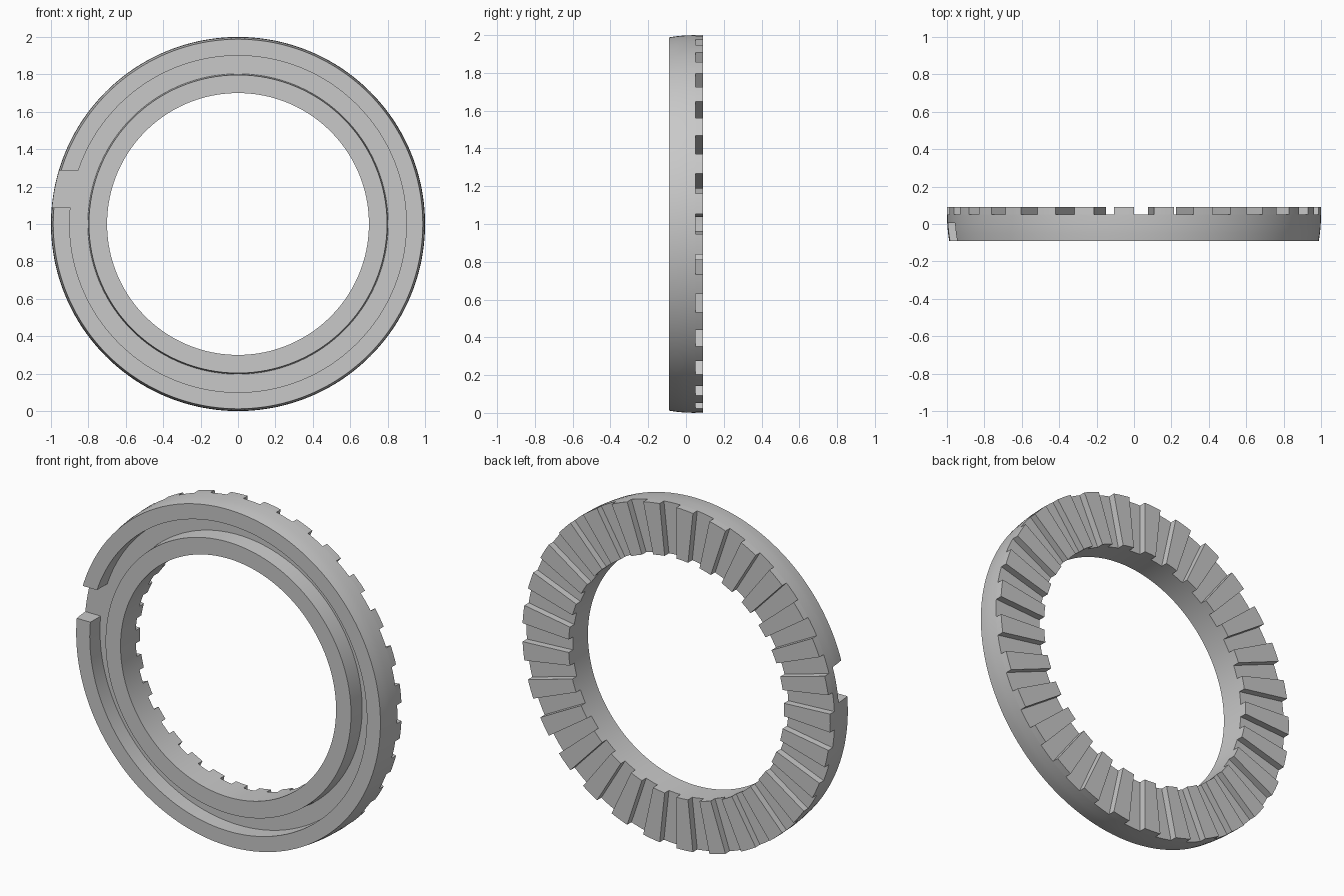
import bpy, bmesh, math

if "Cube" in bpy.data.objects:
    bpy.data.objects.remove(bpy.data.objects["Cube"], do_unlink=True)

TEETH = 29
STEPS = 8                      # segments per tooth pitch
SEGMENTS = TEETH * STEPS
TOOTH_HEIGHT = 0.04
BACK = 0.05                    # floor of the gaps between teeth
FLOOR = 0.005                  # floor of the front channel
FRONT = -0.09

# Cross-section (radius, y): bore, inner collar, channel, outer lip, crowned rim
profile = [
    (0.70, BACK), (0.70, FRONT), (0.797, FRONT), (0.803, FLOOR),
    (0.90, FLOOR), (0.90, FRONT), (0.988, FRONT), (0.994, -0.05),
    (0.998, -0.01), (1.0, BACK),
]

steel = bpy.data.materials.new("plain grey")
steel.use_nodes = True
grey = (0.58, 0.58, 0.58, 1)
steel.diffuse_color = grey
steel.node_tree.nodes["Principled BSDF"].inputs["Base Color"].default_value = grey

# Revolve the section about the y axis
bm = bmesh.new()
rings = []
for i in range(SEGMENTS):
    a = math.tau * i / SEGMENTS
    rings.append([bm.verts.new((r * math.cos(a), y, 1 + r * math.sin(a)))
                  for r, y in profile])
back_faces = []
count = len(profile)
for i in range(SEGMENTS):
    here, after = rings[i], rings[(i + 1) % SEGMENTS]
    for j in range(count):
        k = (j + 1) % count
        face = bm.faces.new((here[j], here[k], after[k], after[j]))
        if k == 0:
            back_faces.append(face)
bmesh.ops.recalc_face_normals(bm, faces=bm.faces)

# Raise half of each pitch into a radial tooth, leaving a gap centred on +x
quarter = STEPS // 4
for t in range(TEETH):
    start = t * STEPS + quarter
    block = back_faces[start:start + STEPS // 2]
    result = bmesh.ops.extrude_face_region(bm, geom=block)
    moved = [g for g in result["geom"] if isinstance(g, bmesh.types.BMVert)]
    bmesh.ops.translate(bm, verts=moved, vec=(0, TOOTH_HEIGHT, 0))
bmesh.ops.recalc_face_normals(bm, faces=bm.faces)

mesh = bpy.data.meshes.new("toothed_ring")
bm.to_mesh(mesh)
bm.free()
mesh.materials.append(steel)
ring = bpy.data.objects.new("toothed_ring", mesh)
bpy.context.collection.objects.link(ring)

# Straight-sided notch through the outer lip, down to the channel floor
bpy.ops.mesh.primitive_cube_add(size=1, location=(-0.95, FLOOR - 0.1, 1.187))
cutter = bpy.context.object
cutter.name = "notch_cutter"
cutter.scale = (0.24, 0.2, 0.2)
cutter.hide_render = True
cutter.data.materials.append(steel)

bpy.ops.object.select_all(action="DESELECT")
bpy.context.view_layer.objects.active = ring
ring.select_set(True)
notch = ring.modifiers.new("lip_notch", "BOOLEAN")
notch.operation = "DIFFERENCE"
notch.solver = "EXACT"
notch.object = cutter
bpy.ops.object.modifier_apply(modifier=notch.name)
bpy.data.objects.remove(cutter, do_unlink=True)

bpy.ops.object.shade_smooth_by_angle(angle=math.radians(30))
